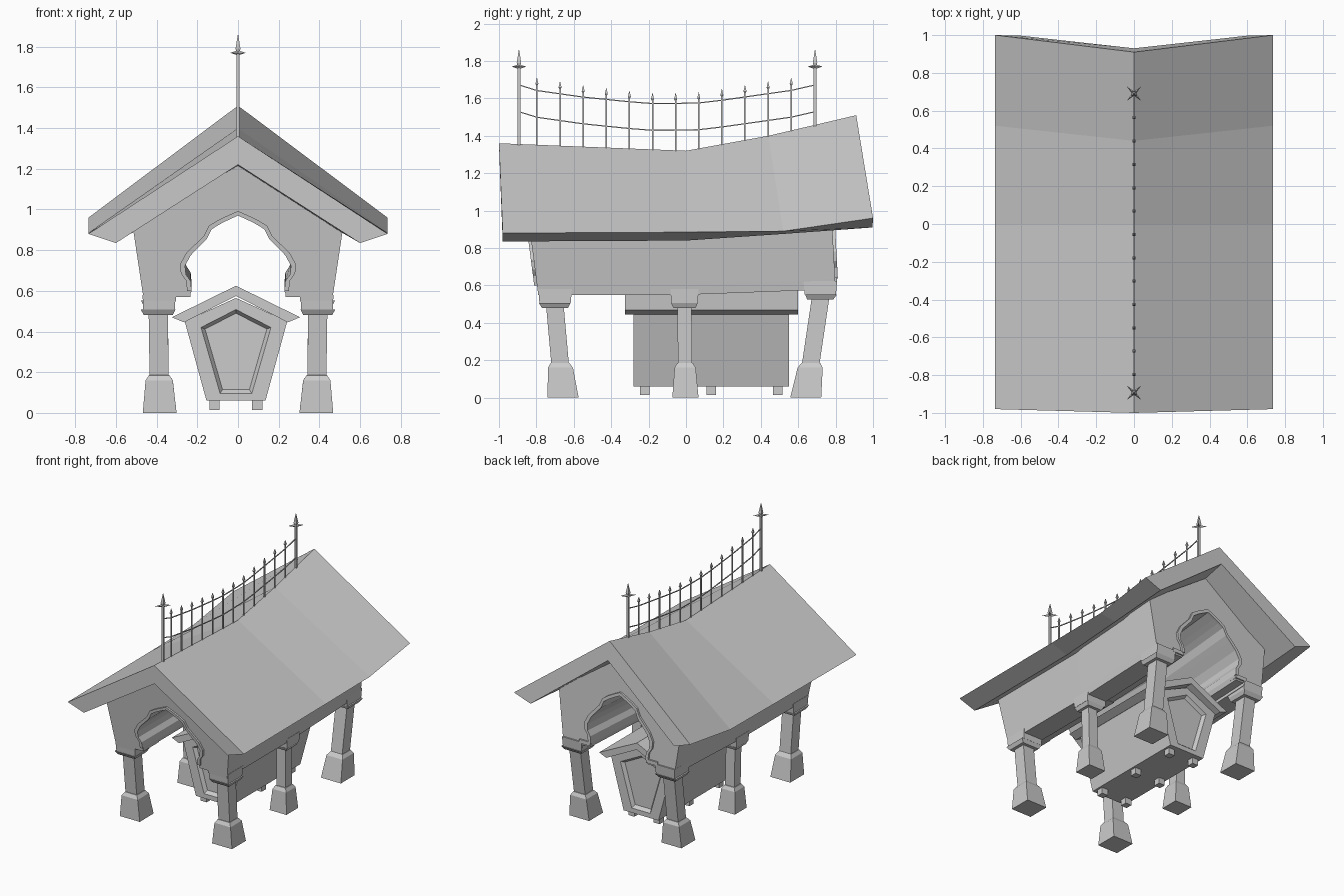
import bpy, bmesh, math
from mathutils import Vector

if "Cube" in bpy.data.objects:
    bpy.data.objects.remove(bpy.data.objects["Cube"])


def loft(bm, rings, closed=True, caps=True):
    """Skin a list of equal-length point rings."""
    vs = [[bm.verts.new(p) for p in r] for r in rings]
    n = len(vs[0])
    for a, b in zip(vs, vs[1:]):
        for i in range(n if closed else n - 1):
            j = (i + 1) % n
            bm.faces.new((a[i], a[j], b[j], b[i]))
    if caps:
        bm.faces.new(vs[0])
        bm.faces.new(vs[-1])


def finish(bm, name, mirror=False):
    bmesh.ops.recalc_face_normals(bm, faces=bm.faces)
    me = bpy.data.meshes.new(name)
    bm.to_mesh(me)
    bm.free()
    ob = bpy.data.objects.new(name, me)
    bpy.context.collection.objects.link(ob)
    if mirror:
        ob.modifiers.new("mirror", 'MIRROR')
    return ob


def square(x, y, z, hx, hy=None):
    hy = hx if hy is None else hy
    return [(x - hx, y - hy, z), (x + hx, y - hy, z), (x + hx, y + hy, z), (x - hx, y + hy, z)]


def mirrored(half):
    """Right half outline (ending on x = 0) -> whole outline."""
    return half + [(-x, z) for x, z in reversed(half) if x > 0]


# Sagging roof: ridge, eave, eave underside, ridge underside as (y, z)
roof = [((-1.0, 1.36), (-.98, .88), (-.98, .835), (-.995, 1.22)),
        ((0, 1.32), (0, .885), (0, .84), (0, 1.18)),
        ((.44, 1.40), (.52, .89), (.515, .875), (.45, 1.26)),
        ((.91, 1.51), (1.0, .96), (.997, .91), (.93, 1.37))]
bm = bmesh.new()
rings = []
for rt, et, eb, rb in roof:
    rings.append([(0, *rt), (.735, *et), (.60, *eb), (0, *rb), (-.60, *eb), (-.735, *et)])
loft(bm, rings)
finish(bm, "roof")

# Vaulted body: a gabled outline with a lobed arch running through it
arch = [(.245, .60), (.25, .65), (.275, .685), (.28, .73), (.25, .785), (.195, .84),
        (.165, .87), (.14, .92), (.10, .945), (.06, .965), (0, .992)]
inner = [(x * .93, z - .022 * (z - .6) / .39) for x, z in arch]
under = [(.305, .57), (.305, .55), (.462, .55), (.47, .60), (.515, .90)]


def lift(z):
    return .03 + (z - .55) * .12


def front(x, z, out=0):
    return (x, -.79 - (z - .55) * .13 - out, z)


def back(x, z, out=0):
    return (x, .80 - (z - .55) * .06 + out, z + lift(z))


right = list(reversed(under)) + [(.24, .57)] + inner[:-1]
section = right + [inner[-1]] + [(-x, z) for x, z in reversed(right)] + [(0, 1.22)]
bm = bmesh.new()
loft(bm, [[front(*p) for p in section], [(x, 0, z) for x, z in section], [back(*p) for p in section]])
finish(bm, "vaulted_body")

# Raised trim around both arches
inner_full, outer_full = mirrored(inner), mirrored([(x * 1.02, z) for x, z in arch])
for name, place in (("front_arch_trim", front), ("back_arch_trim", back)):
    bm = bmesh.new()
    rings = [[place(*i, -.01), place(*i, .015), place(*o, .015), place(*o, -.01)]
             for i, o in zip(inner_full, outer_full)]
    loft(bm, rings)
    finish(bm, name)


# Leaning columns with base, capital and bracket blocks
def column(name, y0, y1, top, base, shaft):
    def ring(z, h):
        t = z / top
        return square(.385 + .007 * t, y0 + (y1 - y0) * t, z, h)
    bm = bmesh.new()
    k = base / .083
    loft(bm, [ring(0, base), ring(.16, .067 * k), ring(.185, .05 * k), ring(.186, shaft),
              ring(top, shaft), ring(top, .07 * k), ring(top + .027, .085 * k)])
    block = .09 * k
    loft(bm, [square(.388, y1, top + .027, .078, block * .93),
              square(.388, y1, top + .10, .081, block)])
    loft(bm, [square(.28, y1, top + .09, .046, block),
              square(.28, y1, top + .118, .046, block)])
    finish(bm, name, mirror=True)


column("front_columns", -.657, -.70, .48, .083, .047)
column("middle_columns", -.003, -.008, .48, .07, .038)
column("back_columns", .64, .718, .525, .083, .047)

# Tomb chest with a recessed panel at each end
CX = -.01


def at(y, pts):
    return [(CX + x, y, z) for x, z in pts]


chest = mirrored([(.145, .06), (.252, .45), (0, .565)])
frame = mirrored([(.078, .095), (.172, .42), (0, .508)])
panel = mirrored([(.066, .115), (.152, .412), (0, .49)])
bm = bmesh.new()
loft(bm, [at(-.255, panel), at(-.28, frame), at(-.28, chest),
          at(.55, chest), at(.55, frame), at(.525, panel)])
finish(bm, "tomb_chest")

# Tomb lid
lid = [(-.315, .47), (0, .625), (.315, .47), (.255, .445), (0, .575), (-.255, .445)]
bm = bmesh.new()
loft(bm, [at(-.325, lid), at(.60, lid)])
finish(bm, "tomb_lid")

# Tomb feet
bm = bmesh.new()
for x in (-.115, .095):
    for y in (-.22, .135, .49):
        loft(bm, [square(x, y, .015, .025), square(x, y, .065, .025)])
finish(bm, "tomb_feet")

# Ridge cresting: pickets with arrow tips
tops = [1.71, 1.69, 1.67, 1.655, 1.64, 1.628, 1.628, 1.633, 1.65, 1.67, 1.69, 1.71]
pickets = [(-.797 + i * .1236, z) for i, z in enumerate(tops)]


def ridge(y):
    pts = [r[0] for r in roof]
    for (a, za), (b, zb) in zip(pts, pts[1:]):
        if y <= b:
            return za + (zb - za) * (y - a) / (b - a)


bm = bmesh.new()
for y, z in pickets:
    loft(bm, [square(0, y, ridge(y) - .02, .004), square(0, y, z - .04, .004),
              square(0, y, z - .032, .008), square(0, y, z, .0008)])
finish(bm, "ridge_pickets")

# Two sagging rails
bm = bmesh.new()
rail = [(-.893, 1.672)] + [(y, z - .054 - .02 * abs(y + .1)) for y, z in pickets] + [(.69, 1.672)]
for drop in (0, .143):
    loft(bm, [[(-.003, y, z - drop - .003), (.003, y, z - drop - .003),
               (.003, y, z - drop + .003), (-.003, y, z - drop + .003)] for y, z in rail])
finish(bm, "ridge_rails")

# End posts with a four-pointed star and spike
bm = bmesh.new()
for y in (-.893, .69):
    loft(bm, [square(0, y, ridge(y) - .02, .008), square(0, y, 1.775, .008),
              square(0, y, 1.79, .012), square(0, y, 1.86, .001)])
    star = [Vector((0, y, 1.77)) + Vector((math.cos(a), math.sin(a), 0)) * r
            for a, r in [(math.pi / 4 * (i + 1), .055 if i % 2 == 0 else .011) for i in range(8)]]
    ring = [bm.verts.new(p) for p in star]
    for z in (1.757, 1.783):
        tip = bm.verts.new((0, y, z))
        for i in range(8):
            bm.faces.new((ring[i], ring[(i + 1) % 8], tip))
finish(bm, "ridge_end_posts")
